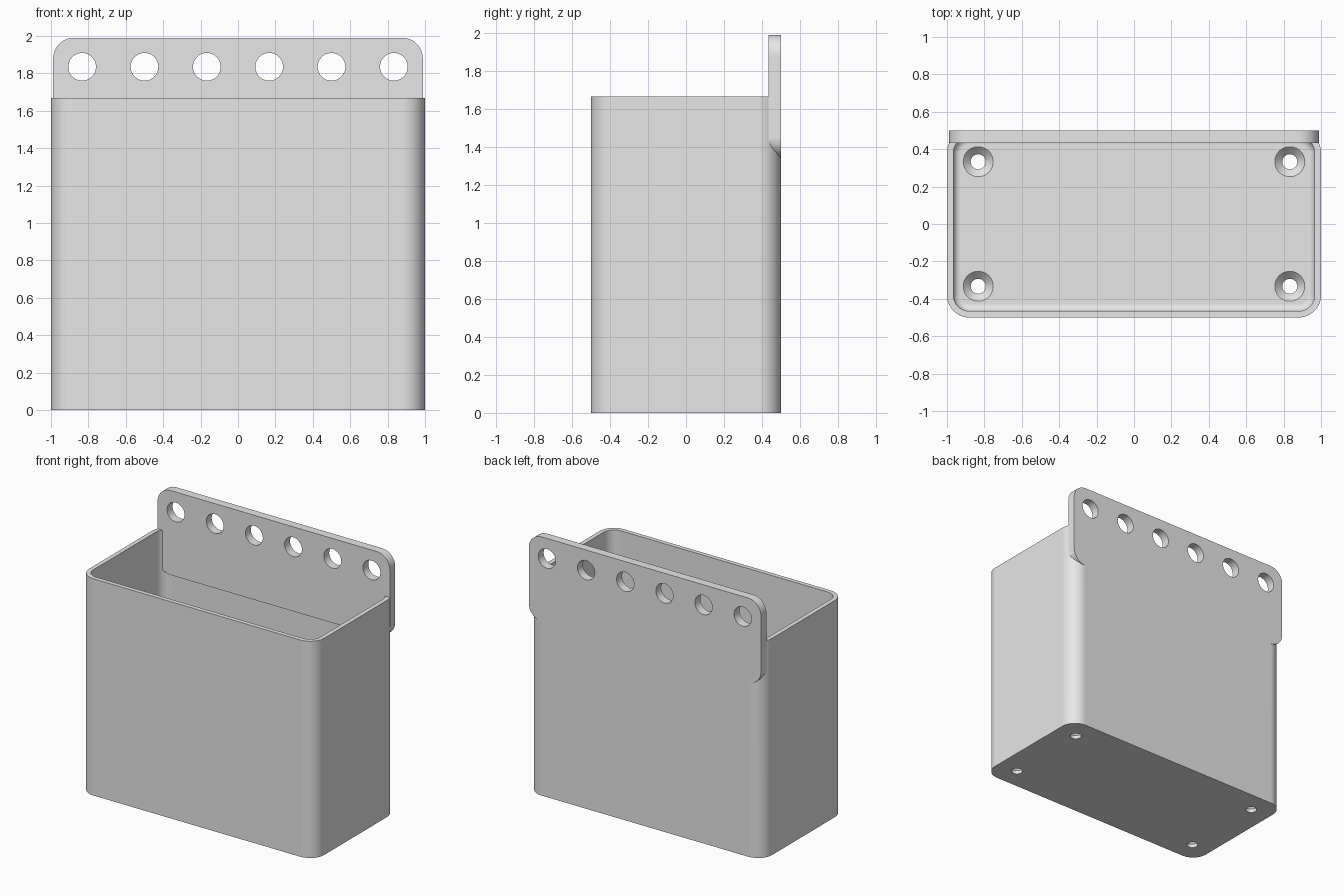
import bpy, bmesh
from math import sin, cos, pi
from mathutils import Matrix

if "Cube" in bpy.data.objects:
    bpy.data.objects.remove(bpy.data.objects["Cube"])

grey = bpy.data.materials.new("light grey plastic")
grey.use_nodes = True
COLOUR = (0.8, 0.8, 0.8, 1)
grey.diffuse_color = COLOUR
grey.node_tree.nodes["Principled BSDF"].inputs["Base Color"].default_value = COLOUR

WIDTH, DEPTH, HEIGHT = 1.0, 0.5, 1.667     # half width, half depth, height
WALL, FLOOR, CORNER = 0.034, 0.067, 0.12
FILLET = 0.04


def rounded_rect(a, b, r, steps=12):
    """Outline of a rectangle with half sizes a, b and corner radius r."""
    pts = []
    for k, (sx, sy) in enumerate([(1, 1), (-1, 1), (-1, -1), (1, -1)]):
        for i in range(steps + 1):
            t = (k + i / steps) * pi / 2
            pts.append((sx * (a - r) + r * cos(t), sy * (b - r) + r * sin(t)))
    return pts


def finish(name, bm):
    bmesh.ops.recalc_face_normals(bm, faces=bm.faces)
    mesh = bpy.data.meshes.new(name)
    bm.to_mesh(mesh)
    bm.free()
    mesh.materials.append(grey)
    ob = bpy.data.objects.new(name, mesh)
    bpy.context.collection.objects.link(ob)
    return ob


def loft(name, rings):
    """Closed solid through a stack of equal-length rings."""
    bm = bmesh.new()
    rows = [[bm.verts.new(p) for p in ring] for ring in rings]
    n = len(rows[0])
    for low, high in zip(rows, rows[1:]):
        for i in range(n):
            j = (i + 1) % n
            bm.faces.new((low[i], low[j], high[j], high[i]))
    bm.faces.new(rows[0][::-1])
    bm.faces.new(rows[-1])
    return finish(name, bm)


def cone(name, r1, r2, depth, centre, turn=0.0):
    bm = bmesh.new()
    bmesh.ops.create_cone(bm, cap_ends=True, segments=48, radius1=r1, radius2=r2,
                          depth=depth,
                          matrix=Matrix.Translation(centre) @ Matrix.Rotation(turn, 4, "X"))
    return finish(name, bm)


def combine(target, tool, operation):
    mod = target.modifiers.new("combine", "BOOLEAN")
    mod.operation, mod.solver, mod.object = operation, "EXACT", tool
    bpy.context.view_layer.objects.active = target
    bpy.ops.object.modifier_apply(modifier=mod.name)
    bpy.data.objects.remove(tool)


# Outer shell of the bin
shell = rounded_rect(WIDTH, DEPTH, CORNER)
holder = loft("wall_bin", [[(x, y, z) for x, y in shell] for z in (0, HEIGHT)])

# Cavity with a filleted floor edge
rings = []
for i in range(9):
    t = i / 8 * pi / 2
    inset = WALL + FILLET * (1 - sin(t))
    z = FLOOR + FILLET * (1 - cos(t))
    rings.append([(x, y, z) for x, y in
                  rounded_rect(WIDTH - inset, DEPTH - inset, CORNER - inset)])
rings.append([(x, y, HEIGHT + 0.2) for x, y, z in rings[-1]])
combine(holder, loft("cavity", rings), "DIFFERENCE")

# Mounting plate along the back
plate_low, plate_high = 1.34, 1.99
middle, half = (plate_low + plate_high) / 2, (plate_high - plate_low) / 2
outline = rounded_rect(0.988, half, 0.11)
plate = loft("mounting_plate", [[(x, y, middle + z) for x, z in outline]
                                for y in (0.434, DEPTH)])
combine(holder, plate, "UNION")

# Row of mounting holes
for i in range(6):
    x = (i - 2.5) / 3
    combine(holder, cone("plate_hole", 0.074, 0.074, 0.4, (x, DEPTH, 1.835), pi / 2),
            "DIFFERENCE")

# Countersunk screw holes in the floor
for sx in (-1, 1):
    for sy in (-1, 1):
        x, y = sx * 0.833, sy * 0.333
        combine(holder, cone("screw_hole", 0.04, 0.04, 0.4, (x, y, 0)), "DIFFERENCE")
        combine(holder, cone("countersink", 0.03, 0.09, 0.06, (x, y, FLOOR - 0.02)),
                "DIFFERENCE")

# Smooth curved walls, crisp edges
for ob in bpy.context.selected_objects:
    ob.select_set(False)
holder.select_set(True)
bpy.context.view_layer.objects.active = holder
bpy.ops.object.shade_smooth_by_angle()
normals = holder.modifiers.new("flat face normals", "WEIGHTED_NORMAL")
normals.keep_sharp = True
